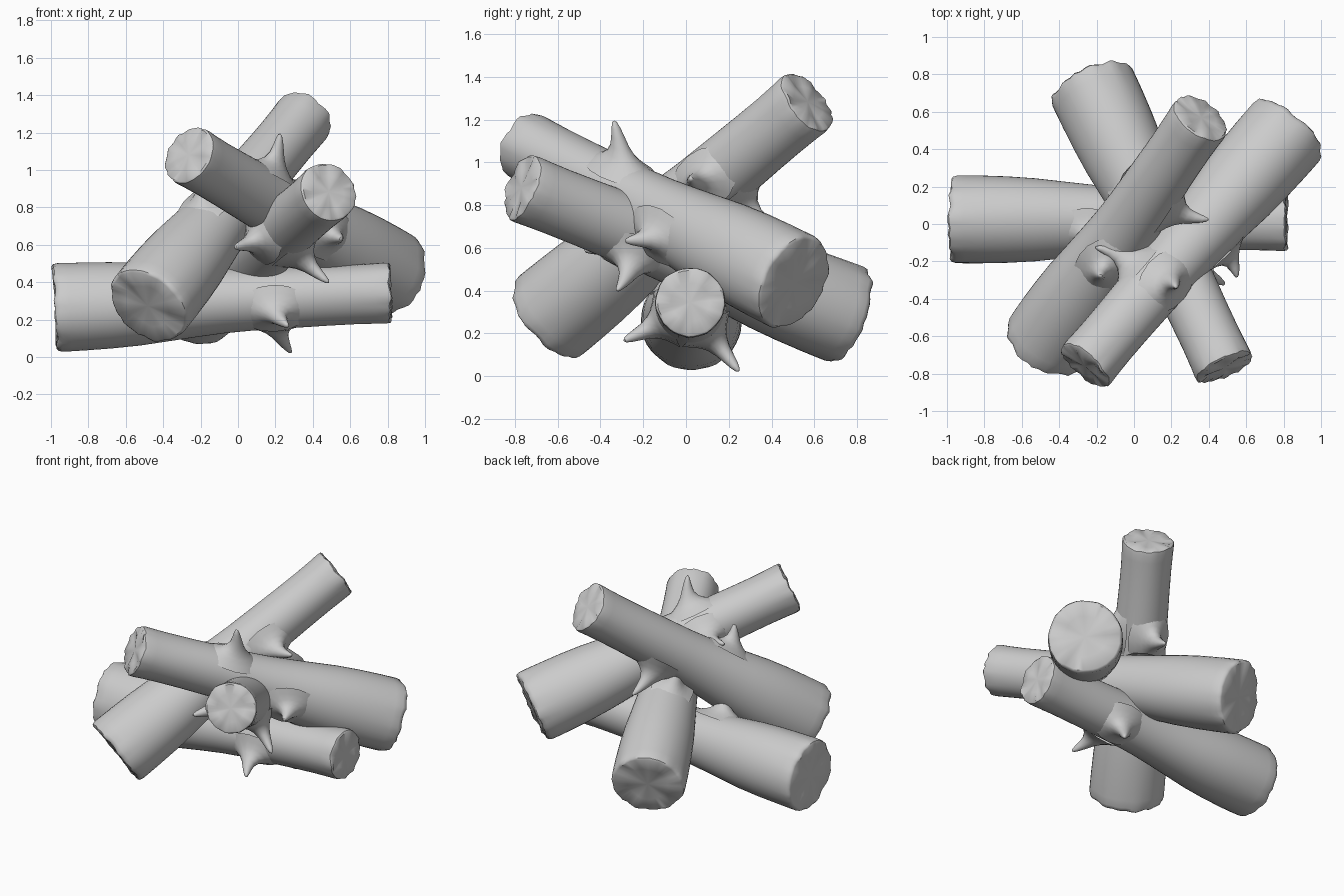
import bpy, bmesh, random
from math import sin, cos, pi, radians
from mathutils import Vector, Matrix

if "Cube" in bpy.data.objects:
    bpy.data.objects.remove(bpy.data.objects["Cube"])

SEG = 44
# trunk profile: (distance from the thick end, radius, amount of rim chipping)
PROFILE = [(0.0, .218, 1), (.008, .23, 1), (.03, .236, .7), (.08, .236, .4), (.16, .235, .12), (.3, .231, 0),
           (.45, .222, 0), (.6, .206, 0), (.75, .19, 0), (.9, .176, 0), (1.05, .168, 0),
           (1.25, .164, 0), (1.45, .16, 0), (1.6, .159, .1), (1.71, .161, .35), (1.765, .163, .7),
           (1.79, .16, 1), (1.797, .15, 1)]
# branch stubs: (base distance, tip distance, angle, tip reach, trunk radius at base)
STUBS = [(1.17, 1.25, 0, .375, .165),
         (1.17, 1.24, -101, .35, .165),
         (.74, .80, 167, .325, .188)]


def bridge(bm, rings):
    for a, b in zip(rings, rings[1:]):
        n = len(a)
        for i in range(n):
            bm.faces.new((a[i], a[(i + 1) % n], b[(i + 1) % n], b[i]))


def add_trunk(bm):
    rnd = random.Random(7)
    chips = {s: [rnd.uniform(-1, 1) for _ in range(SEG)] for s in (0, 1)}
    rings = []
    for t, r, k in PROFILE:
        c = chips[int(t > .9)]
        ring = []
        for i in range(SEG):
            a = 2 * pi * i / SEG
            n = .6 * c[i] + .4 * c[i - 1]
            rr = r * (1 + .012 * sin(3 * a + 2 * t) + .03 * k * n)
            z = t + .012 * k * n * (1 if t > .9 else -1)
            ring.append(bm.verts.new((rr * cos(a), rr * sin(a), z)))
        rings.append(ring)
    bridge(bm, rings)
    # uneven sawn ends
    for ring, z, flip in ((rings[0], .006, True), (rings[-1], 1.797, False)):
        inner = [bm.verts.new((v.co.x * .6, v.co.y * .6, z + .008 * sin(i * .57)))
                 for i, v in enumerate(ring)]
        mid = bm.verts.new((0, 0, z))
        bridge(bm, [ring, inner])
        for i in range(SEG):
            bm.faces.new((inner[i], inner[(i + 1) % SEG], mid))


def add_stub(bm, t0, t1, angle, reach, surf):
    rot = Matrix.Rotation(radians(angle), 3, 'Z')
    # (fraction from surface to tip, width, length along the trunk)
    shape = [(-.22, .14, .2), (-.08, .105, .16), (.06, .075, .11), (.2, .056, .075), (.4, .04, .048),
             (.62, .03, .034), (.82, .021, .022), (.95, .012, .012)]
    rings = []
    for f, w, l in shape:
        d = surf + f * (reach - surf)
        z = t0 + (t1 - t0) * max(f, 0) ** 1.4
        rings.append([bm.verts.new(rot @ Vector((d, w * cos(a), z + l * sin(a))))
                      for a in (2 * pi * i / 16 for i in range(16))])
    bridge(bm, rings)
    tip = bm.verts.new(rot @ Vector((reach, 0, t1)))
    last = rings[-1]
    for i in range(16):
        bm.faces.new((last[i], last[(i + 1) % 16], tip))


def make_log(name, thick, thin, stub_dir):
    bm = bmesh.new()
    add_trunk(bm)
    for s in STUBS:
        add_stub(bm, *s)
    bmesh.ops.recalc_face_normals(bm, faces=bm.faces)
    thick, thin, e = Vector(thick), Vector(thin), Vector(stub_dir)
    axis = (thin - thick).normalized()
    e = (e - axis * e.dot(axis)).normalized()
    m = Matrix((e, axis.cross(e), axis)).transposed().to_4x4()
    m.translation = thick
    bm.transform(m)
    me = bpy.data.meshes.new(name)
    bm.to_mesh(me)
    bm.free()
    ob = bpy.data.objects.new(name, me)
    bpy.context.collection.objects.link(ob)
    bpy.ops.object.select_all(action='DESELECT')
    ob.select_set(True)
    bpy.context.view_layer.objects.active = ob
    bpy.ops.object.shade_smooth_by_angle(angle=radians(40))


# one log shape, leaned four ways into a pile
make_log("base_log", (-.98, .025, .26), (.81, .02, .345), (0, .22, -.29))
make_log("back_left_log", (-.235, .76, .28), (.48, -.76, .88), (.22, -.02, -.30))
make_log("front_left_log", (-.485, -.65, .27), (.36, .57, 1.285), (.016, .63, -.774))
make_log("right_log", (.83, .51, .435), (-.26, -.755, 1.08), (-.286, .26, .03))
